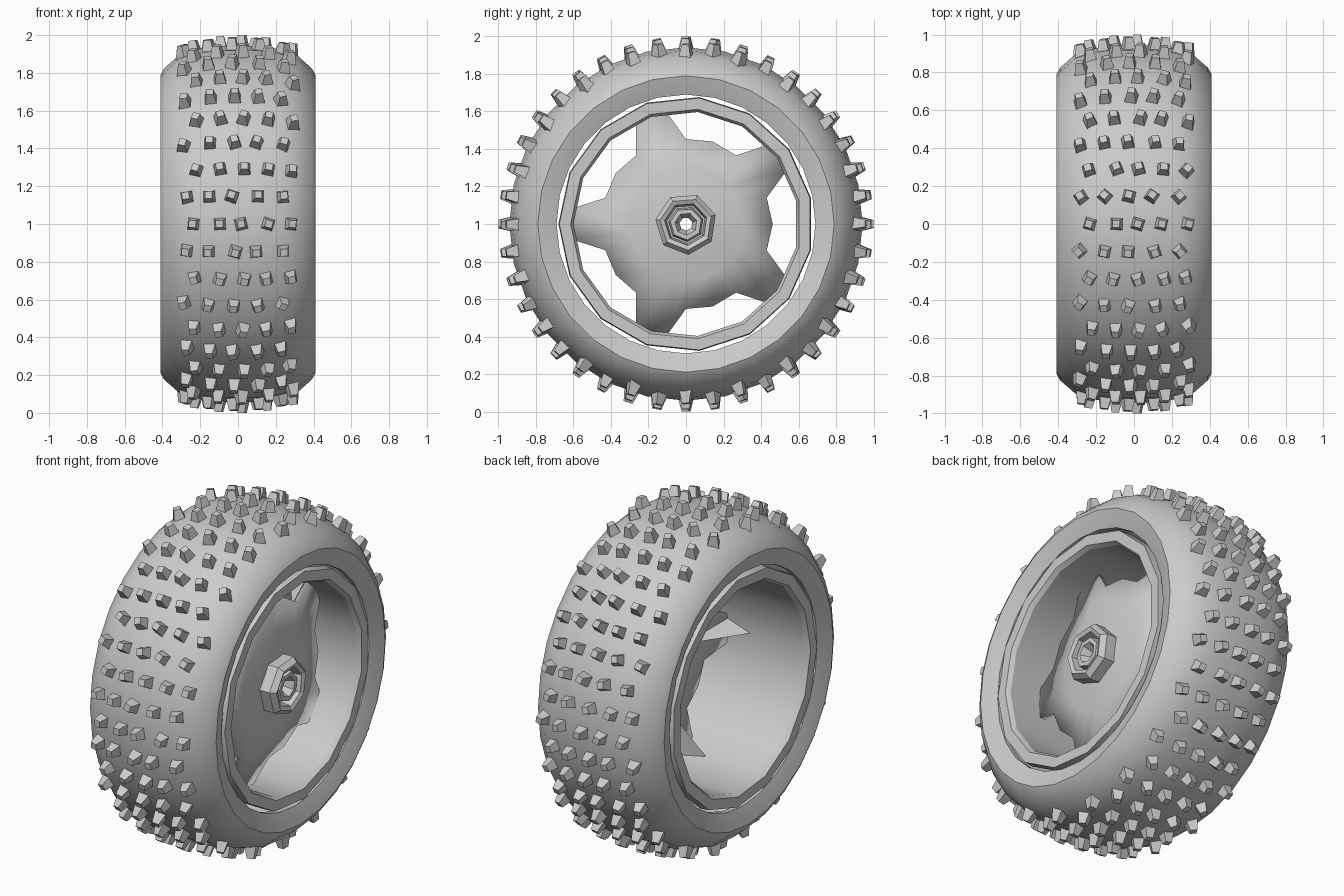
import bpy, bmesh, random
from math import sin, cos, pi, radians
from mathutils import Matrix, Vector

old = bpy.data.objects.get("Cube")
if old:
    bpy.data.objects.remove(old, do_unlink=True)

random.seed(4)
GREY = (0.6, 0.6, 0.6, 1)
grey = bpy.data.materials.new("plain grey")
grey.use_nodes = True
grey.diffuse_color = GREY
grey.node_tree.nodes["Principled BSDF"].inputs["Base Color"].default_value = GREY


def polar(x, r, a):
    """Point at radius r and angle a around the axle."""
    return Vector((x, r * cos(a), 1 + r * sin(a)))


def finish(bm, name, smooth=None):
    bmesh.ops.recalc_face_normals(bm, faces=bm.faces)
    mesh = bpy.data.meshes.new(name)
    bm.to_mesh(mesh)
    bm.free()
    mesh.materials.append(grey)
    obj = bpy.data.objects.new(name, mesh)
    bpy.context.collection.objects.link(obj)
    if smooth:
        bpy.ops.object.select_all(action='DESELECT')
        obj.select_set(True)
        bpy.context.view_layer.objects.active = obj
        bpy.ops.object.shade_smooth_by_angle(angle=radians(smooth))
    return obj


def bridge(bm, rings, closed):
    """Join neighbouring rings of vertices with quads."""
    pairs = list(zip(rings, rings[1:]))
    if closed:
        pairs.append((rings[-1], rings[0]))
    for p, q in pairs:
        for i in range(len(p)):
            j = (i + 1) % len(p)
            bm.faces.new((p[i], p[j], q[j], q[i]))


def lathe(name, profile, sides, smooth=None, turn=0.0):
    """Spin a closed (x, radius) profile around the axle."""
    bm = bmesh.new()
    rings = [[bm.verts.new(polar(x, r, turn + 2 * pi * i / sides)) for i in range(sides)]
             for x, r in profile]
    bridge(bm, rings, True)
    return finish(bm, name, smooth)


def mirrored(half):
    return half + [(-x, r) for x, r in reversed(half)]


# Tyre: rounded tread, flat side walls, hollow inside
tread = [(0.1, 0.942), (0.22, 0.925), (0.31, 0.895), (0.39, 0.825), (0.41, 0.79)]
bead = [(0.395, 0.74), (0.375, 0.69), (0.345, 0.69), (0.36, 0.79), (0.28, 0.87)]
lathe("tyre", mirrored((tread + bead)[::-1])[::-1], 28, 35)

# Rim: barrel with a flange at each end
lathe("rim", mirrored([(0.36, 0.6), (0.385, 0.615), (0.385, 0.675), (0.33, 0.68), (0.32, 0.62)]),
      15, 30, radians(12))

# Wheel disc: shallow cone whose outline forms five spokes
bm = bmesh.new()
angles = [radians(36 + 72 * k + d) for k in range(5) for d in (-8, 8, 18, 36, 54)]
outline = [(0.15, 0.605), (0.15, 0.605), (0.19, 0.45), (0.19, 0.46), (0.19, 0.45)] * 5
rings = [[bm.verts.new(polar(x, r, a)) for (x, r), a in zip(outline, angles)]]
for x, r in ((0.22, 0.3), (0.25, 0.12), (0.25, 0.035)):
    rings.append([bm.verts.new(polar(x, r, a)) for a in angles])
bridge(bm, rings, False)
disc = finish(bm, "wheel_disc", 20)
thick = disc.modifiers.new("thickness", 'SOLIDIFY')
thick.thickness = 0.025
thick.offset = 0

# Pointed ribs behind the spokes
bm = bmesh.new()
for k in range(5):
    a = radians(36 + 72 * k)
    tip, root = polar(0.0, 0.6, a), polar(0.2, 0.3, a)
    left, right = polar(0.145, 0.6, a - 0.1), polar(0.145, 0.6, a + 0.1)
    v = [bm.verts.new(p) for p in (tip, root, left, right)]
    for f in ((0, 1, 2), (0, 3, 1), (0, 2, 3), (1, 3, 2)):
        bm.faces.new([v[i] for i in f])
finish(bm, "spoke_ribs")

# Axle nut with a stepped, drilled centre
lathe("axle_nut", [(0.21, 0.165), (0.32, 0.165), (0.35, 0.14), (0.34, 0.115),
                   (0.28, 0.105), (0.28, 0.095), (0.33, 0.085), (0.33, 0.06),
                   (0.28, 0.035), (0.21, 0.035)], 7, None, 0.3)

# Tread studs: staggered rows of blunt pyramids
bm = bmesh.new()
for row in range(40):
    for col in range(5):
        x = (-0.28 if row % 2 else -0.23) + 0.128 * col + random.uniform(-0.01, 0.01)
        a = radians(9 * row)
        surface = 0.945 - 0.5 * x * x
        out = Vector((x * 0.6, cos(a), sin(a))).normalized()
        frame = out.to_track_quat('Z', 'X').to_matrix().to_4x4()
        spin = Matrix.Rotation(pi / 4 + random.uniform(-0.35, 0.35), 4, 'Z')
        bmesh.ops.create_cone(bm, cap_ends=True, segments=4, radius1=0.048, radius2=0.027,
                              depth=0.075,
                              matrix=Matrix.Translation(polar(x, surface + 0.0175, a)) @ frame @ spin)
finish(bm, "tread_studs")
